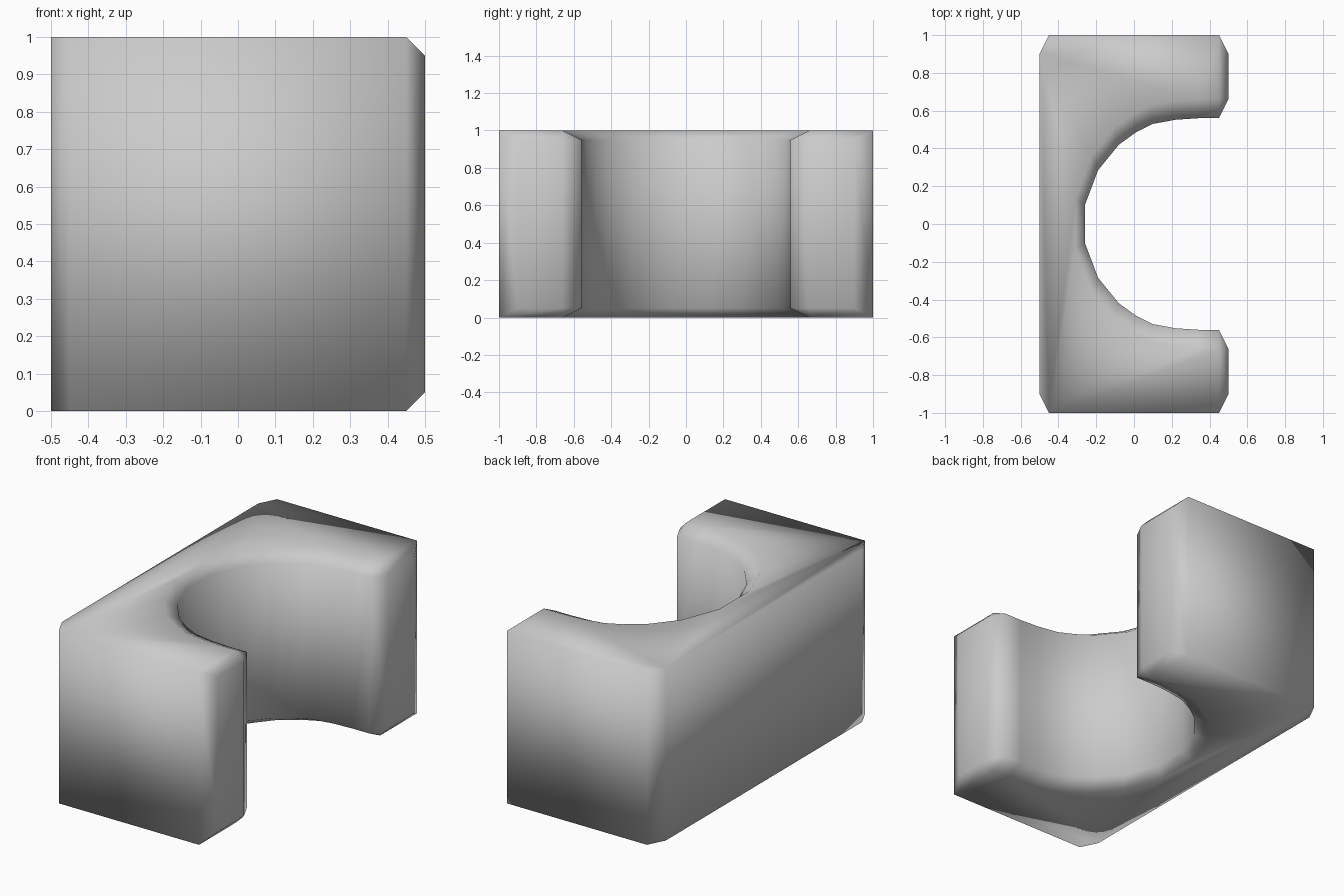
import bpy, bmesh

if "Cube" in bpy.data.objects:
    bpy.data.objects.remove(bpy.data.objects["Cube"])

# Half outline seen from above (y > 0), from the back of the hollow to the back wall
arc = [(-0.26, 0.10), (-0.19, 0.285), (-0.08, 0.42), (0.01, 0.485),
       (0.10, 0.53), (0.22, 0.552), (0.34, 0.56)]
half = arc + [(0.5, 0.56), (0.5, 1.0), (-0.5, 1.0)]
outline = half + [(x, -y) for x, y in reversed(half)]

# Build at half depth so the chamfer becomes twice as long in y after scaling
bm = bmesh.new()
face = bm.faces.new([bm.verts.new((x, y / 2, 0)) for x, y in outline])
ext = bmesh.ops.extrude_face_region(bm, geom=[face])
bmesh.ops.translate(bm, vec=(0, 0, 1),
                    verts=[g for g in ext["geom"] if isinstance(g, bmesh.types.BMVert)])
bmesh.ops.recalc_face_normals(bm, faces=bm.faces)


def is_chamfered(edge):
    a, b = edge.verts[0].co, edge.verts[1].co
    mid = (a + b) / 2
    if abs(a.z - b.z) > 0.5:                        # upright corners of the block
        return abs(a.x) > 0.49
    return abs(mid.y) < 0.49 and mid.x > -0.49      # hollow rim and prong ends


bmesh.ops.bevel(bm, geom=[e for e in bm.edges if is_chamfered(e)], offset=0.05,
                offset_type='OFFSET', segments=1, affect='EDGES', clamp_overlap=False)
bmesh.ops.scale(bm, vec=(1, 2, 1), verts=bm.verts)
bmesh.ops.recalc_face_normals(bm, faces=bm.faces)
for f in bm.faces:
    f.smooth = True

mesh = bpy.data.meshes.new("hollowed_block")
bm.to_mesh(mesh)
bm.free()
block = bpy.data.objects.new("hollowed_block", mesh)
bpy.context.collection.objects.link(block)
